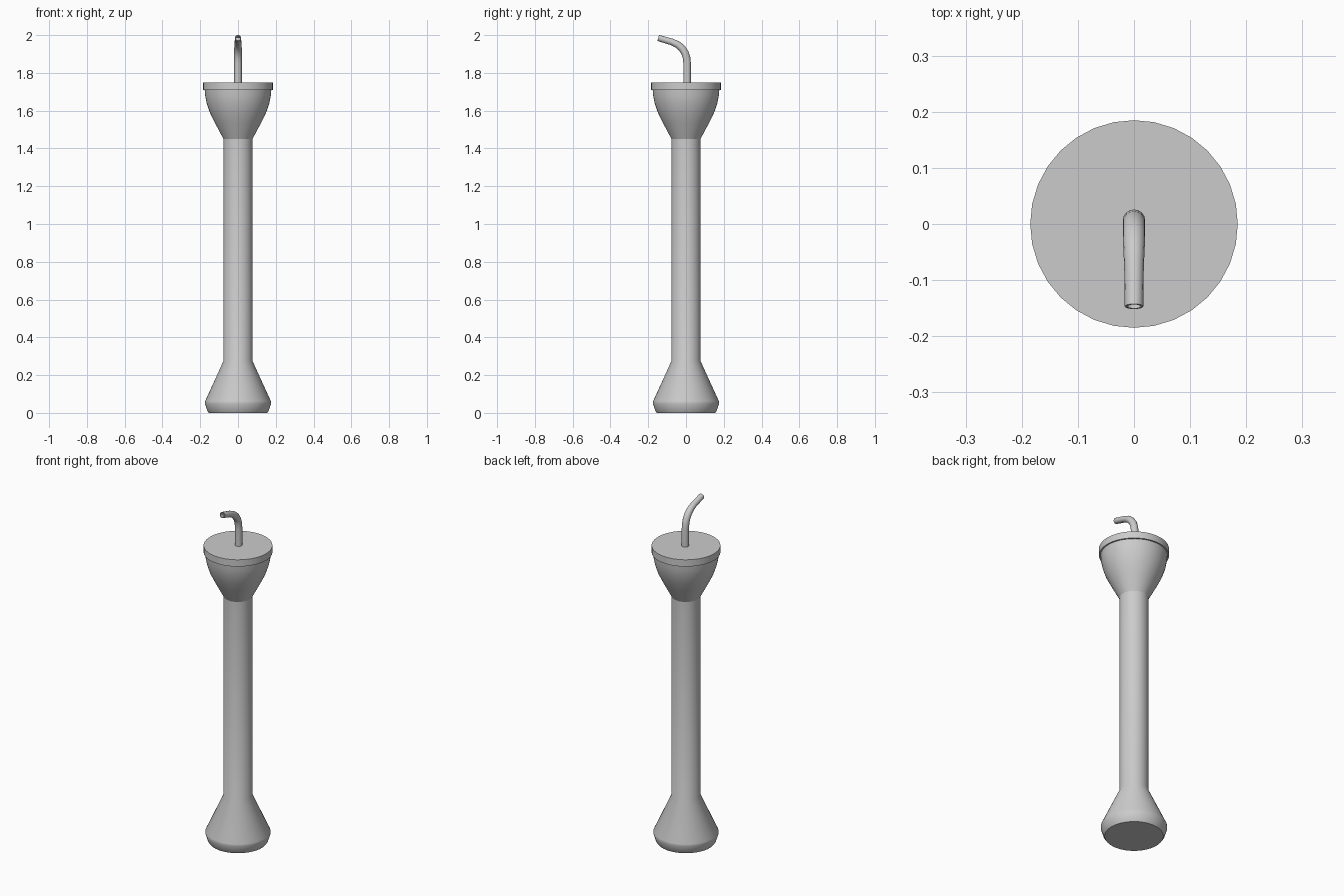
import bpy, bmesh, math
from mathutils import Vector

cube = bpy.data.objects.get("Cube")
if cube:
    bpy.data.objects.remove(cube, do_unlink=True)

grey = bpy.data.materials.new("light_grey")
grey.use_nodes = True
colour = (0.6, 0.6, 0.6, 1)
grey.diffuse_color = colour
grey.node_tree.nodes["Principled BSDF"].inputs["Base Color"].default_value = colour


def skin(name, rings, angle):
    """Bridge equal-length rings of points and cap both ends."""
    bm = bmesh.new()
    loops = [[bm.verts.new(p) for p in ring] for ring in rings]
    n = len(loops[0])
    for a, b in zip(loops, loops[1:]):
        for i in range(n):
            j = (i + 1) % n
            bm.faces.new((a[i], a[j], b[j], b[i]))
    bm.faces.new(loops[0][::-1])
    bm.faces.new(loops[-1])
    bmesh.ops.recalc_face_normals(bm, faces=bm.faces)
    mesh = bpy.data.meshes.new(name)
    bm.to_mesh(mesh)
    bm.free()
    mesh.materials.append(grey)
    obj = bpy.data.objects.new(name, mesh)
    bpy.context.collection.objects.link(obj)
    bpy.ops.object.select_all(action='DESELECT')
    obj.select_set(True)
    bpy.context.view_layer.objects.active = obj
    bpy.ops.object.shade_smooth_by_angle(angle=math.radians(angle))
    return obj


def circle(centre, radius, u, v, sides):
    steps = [math.tau * i / sides for i in range(sides)]
    return [centre + radius * (math.cos(t) * u + math.sin(t) * v) for t in steps]


X, Y, Z = Vector((1, 0, 0)), Vector((0, 1, 0)), Vector((0, 0, 1))


def lathe(name, profile, sides, angle):
    return skin(name, [circle(Z * z, r, X, Y, sides) for r, z in profile], angle)


# Tall cup: flared foot, slim stem, rounded bowl
lathe("cup_body", [
    (0.155, 0), (0.163, 0.012), (0.175, 0.05), (0.174, 0.062),
    (0.077, 0.275), (0.077, 1.45), (0.090, 1.475), (0.122, 1.535),
    (0.149, 1.59), (0.166, 1.64), (0.174, 1.68), (0.177, 1.72)], 48, 25)

# Flat lid
lathe("lid", [(0.185, 1.71), (0.185, 1.75)], 32, 30)

# Bent drinking straw, narrowing to its tip: y, z, radius
path = [(0.006, 1.74, 0.02), (0.006, 1.85, 0.02), (0.003, 1.88, 0.02),
        (-0.006, 1.907, 0.02), (-0.022, 1.931, 0.02), (-0.045, 1.950, 0.019),
        (-0.075, 1.964, 0.0175), (-0.147, 1.985, 0.0165)]
points = [Vector((0, y, z)) for y, z, r in path]
rings = []
for i, p in enumerate(points):
    along = (points[min(i + 1, len(points) - 1)] - points[max(i - 1, 0)]).normalized()
    rings.append(circle(p, path[i][2], X, along.cross(X), 16))
# Recessed open mouth
inner = [(v - points[-1]) * 0.75 + points[-1] for v in rings[-1]]
back = (points[-2] - points[-1]).normalized() * 0.03
rings += [inner, [v + back for v in inner]]
skin("straw", rings, 40)
